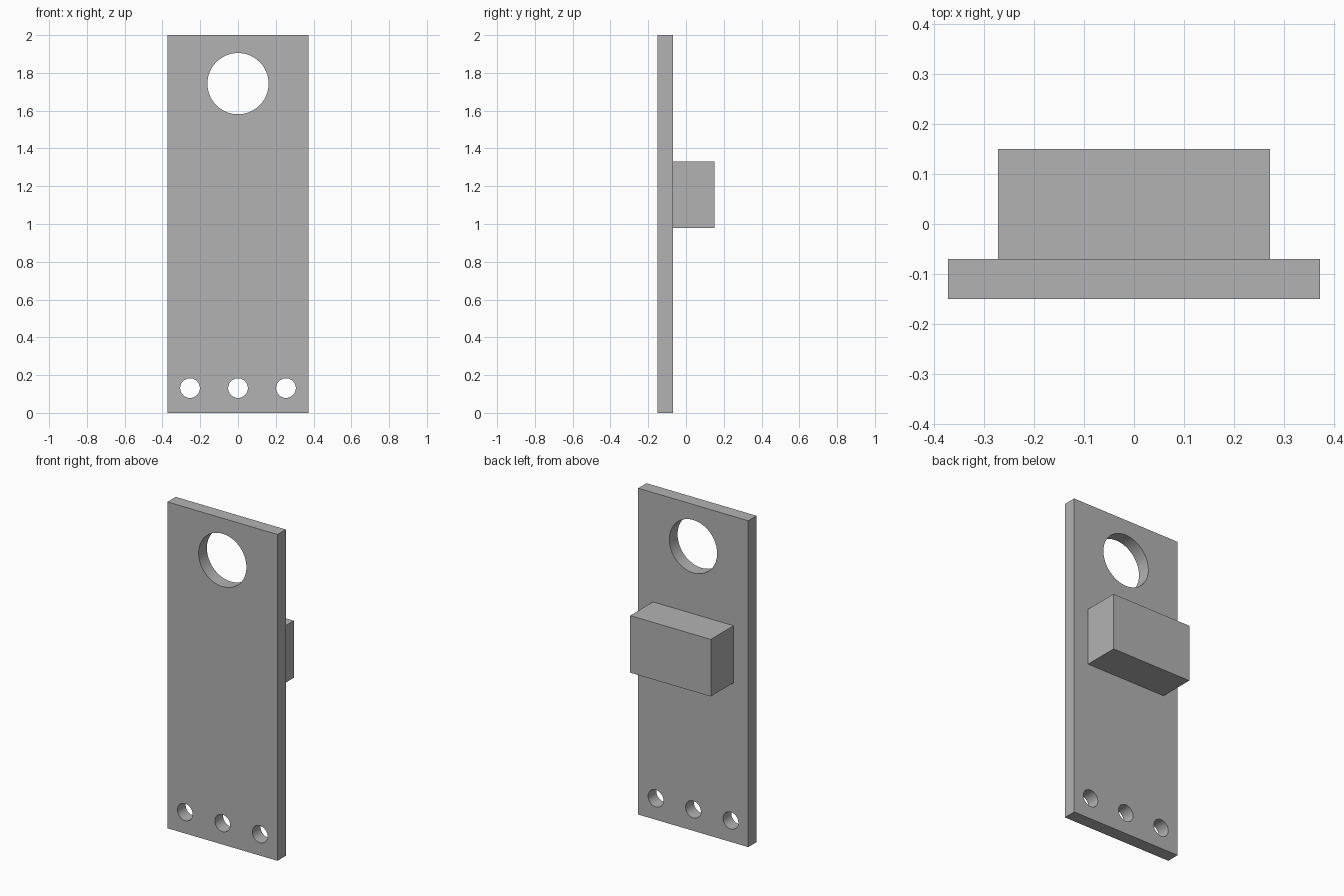
import bpy
import math

default = bpy.data.objects.get("Cube")
if default:
    bpy.data.objects.remove(default, do_unlink=True)

# Single plain grey
grey = bpy.data.materials.new("plain grey")
grey.use_nodes = True
colour = (0.45, 0.45, 0.45, 1.0)
grey.diffuse_color = colour
grey.node_tree.nodes["Principled BSDF"].inputs["Base Color"].default_value = colour

WIDTH, BACK, JOIN, FRONT = 0.746, 0.15, -0.07, -0.15


def box(name, width, y0, y1, z0, z1):
    bpy.ops.mesh.primitive_cube_add(size=1, location=(0, (y0 + y1) / 2, (z0 + z1) / 2))
    obj = bpy.context.object
    obj.name = name
    obj.scale = (width, y1 - y0, z1 - z0)
    bpy.ops.object.transform_apply(location=False, rotation=False, scale=True)
    obj.data.materials.append(grey)
    return obj


def drill(target, x, z, radius):
    """Cut a round hole through the target along y."""
    bpy.ops.mesh.primitive_cylinder_add(
        vertices=64, radius=radius, depth=0.4,
        location=(x, (FRONT + JOIN) / 2, z), rotation=(math.pi / 2, 0, 0))
    cutter = bpy.context.object
    cutter.hide_render = True
    cutter.data.materials.append(grey)
    mod = target.modifiers.new("hole", 'BOOLEAN')
    mod.operation = 'DIFFERENCE'
    mod.solver = 'EXACT'
    mod.object = cutter
    bpy.ops.object.select_all(action='DESELECT')
    target.select_set(True)
    bpy.context.view_layer.objects.active = target
    bpy.ops.object.modifier_apply(modifier=mod.name)
    bpy.data.objects.remove(cutter, do_unlink=True)


# Upright plate with one large hole and a row of three small ones
plate = box("back_plate", WIDTH, FRONT, JOIN, 0, 2)
drill(plate, 0, 1.743, 0.162)
for x in (-0.254, 0, 0.254):
    drill(plate, x, 0.131, 0.052)
bpy.ops.object.shade_smooth_by_angle(angle=math.radians(30))

# Rectangular block on the rear of the plate
box("rear_block", 0.546, JOIN, BACK, 0.98, 1.33)
